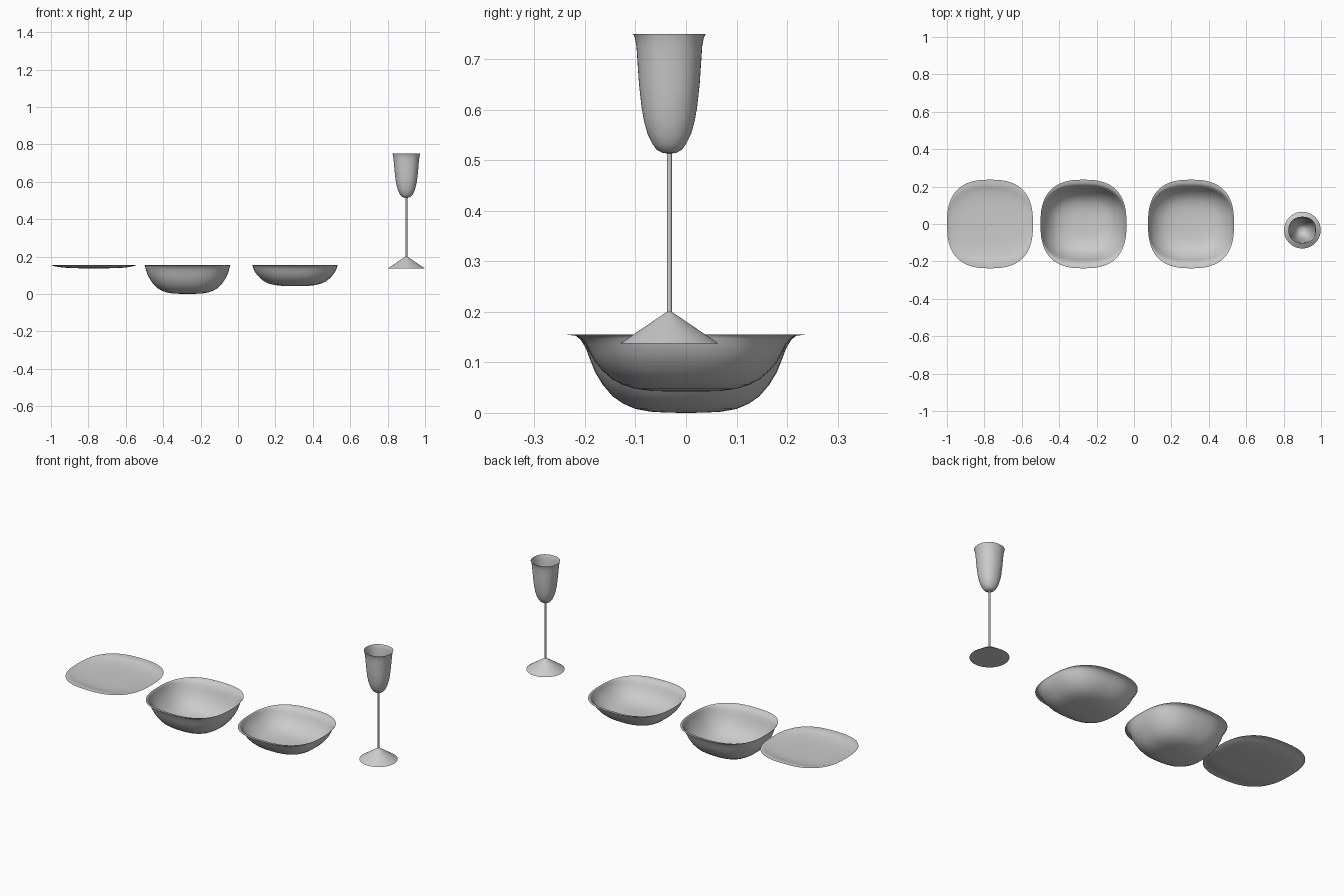
import bpy, bmesh, math

if "Cube" in bpy.data.objects:
    bpy.data.objects.remove(bpy.data.objects["Cube"])


def loft(name, rings, loc, n=2.0, seg=64, close_end=True, angle=60):
    """Stack superellipse rings (half_x, half_y, z); zero-size rings become a pole."""
    bm = bmesh.new()
    prev = None
    e = 2.0 / n
    for a, b, z in rings:
        if a == 0:
            cur = [bm.verts.new((0, 0, z))]
        else:
            cur = []
            for i in range(seg):
                t = 2 * math.pi * i / seg
                c, s = math.cos(t), math.sin(t)
                cur.append(bm.verts.new((math.copysign(abs(c) ** e, c) * a,
                                         math.copysign(abs(s) ** e, s) * b, z)))
        if prev:
            for i in range(seg):
                j = (i + 1) % seg
                if len(prev) == 1:
                    bm.faces.new((prev[0], cur[j], cur[i]))
                elif len(cur) == 1:
                    bm.faces.new((prev[i], prev[j], cur[0]))
                else:
                    bm.faces.new((prev[i], prev[j], cur[j], cur[i]))
        prev = cur
    me = bpy.data.meshes.new(name)
    bm.to_mesh(me)
    bm.free()
    ob = bpy.data.objects.new(name, me)
    ob.location = loc
    bpy.context.collection.objects.link(ob)
    bpy.ops.object.select_all(action='DESELECT')
    ob.select_set(True)
    bpy.context.view_layer.objects.active = ob
    bpy.ops.object.shade_smooth_by_angle(angle=math.radians(angle))
    return ob


# Shared dish profile: half width, half depth, fraction of the dish height
DISH = [(0, 0, 0), (.035, .035, .003), (.075, .07, .015), (.11, .10, .05),
        (.14, .125, .12), (.163, .145, .21), (.185, .165, .36),
        (.202, .18, .52), (.215, .19, .68), (.222, .198, .82),
        (.226, .208, .93), (.228, .218, .985), (.23, .237, 1)]
RIM = 0.155


def dish(name, x, bottom):
    rings = [(a, b, bottom + f * (RIM - bottom)) for a, b, f in DISH]
    loft(name, rings, (x, 0, 0), n=2.6)


dish("plate", -0.77, 0.137)
dish("deep_bowl", -0.27, 0.0)
dish("shallow_bowl", 0.305, 0.042)

# Goblet: conical foot, thin stem, open cup
G = (0.9, -0.033, 0)
loft("goblet_foot", [(0, 0, .137), (.098, .098, .137), (.005, .005, .2), (0, 0, .2)],
     G, angle=30)
loft("goblet_stem", [(.005, .005, .198), (.005, .005, .517)], G, seg=24)
CUP = [(0, 0, .513), (.014, .014, .515), (.025, .025, .521), (.034, .033, .532),
       (.044, .043, .552), (.051, .050, .577), (.057, .055, .605),
       (.062, .060, .65), (.066, .063, .695), (.069, .065, .725),
       (.072, .068, .742), (.074, .072, .75)]
loft("goblet_cup", CUP, G, n=2.2)
